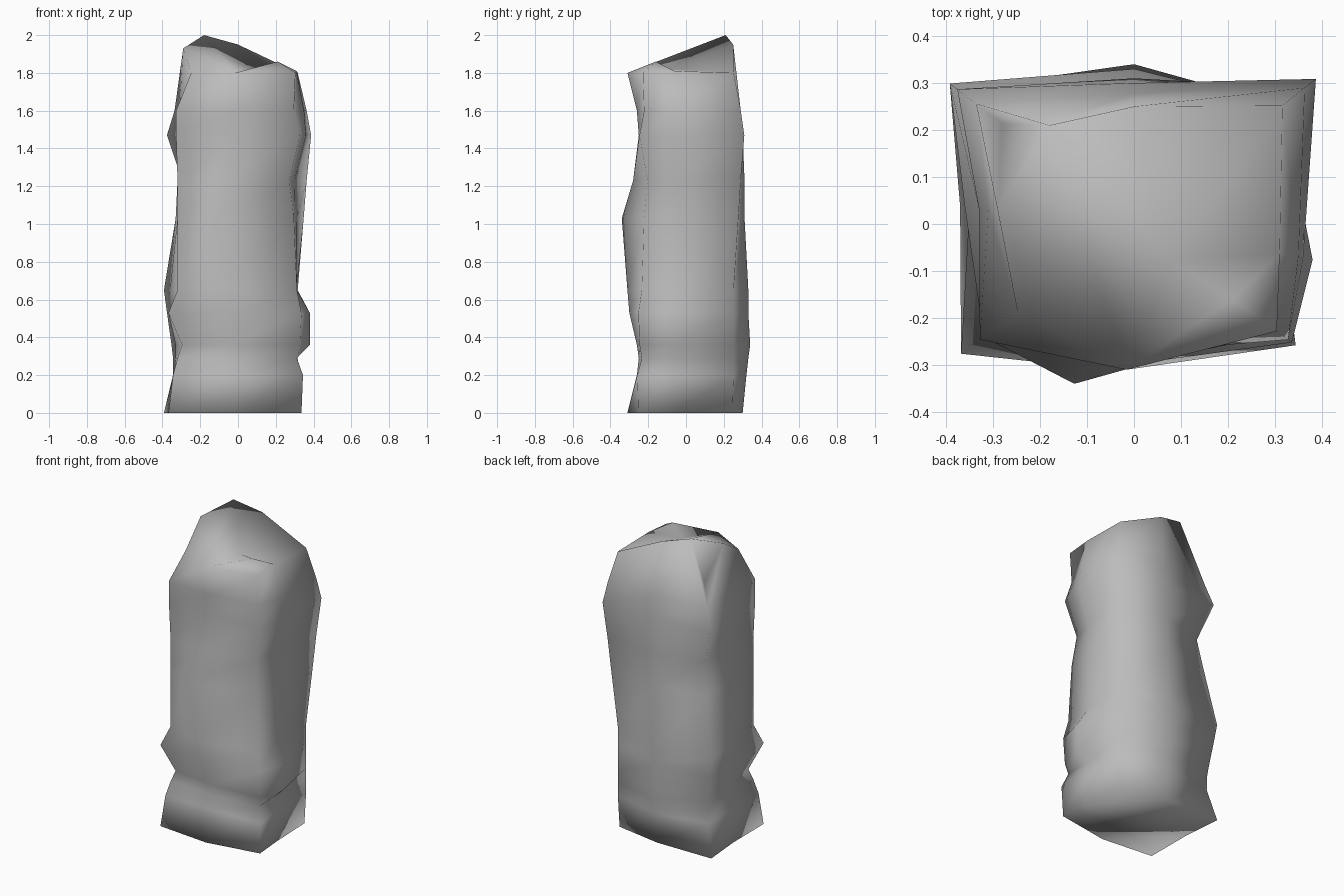
import bpy
import bmesh
from mathutils import Vector

default_cube = bpy.data.objects.get("Cube")
if default_cube:
    bpy.data.objects.remove(default_cube, do_unlink=True)

# Stone colour
stone = bpy.data.materials.new("stone_grey")
stone.use_nodes = True
stone_colour = (0.5, 0.5, 0.5, 1.0)
stone.diffuse_color = stone_colour
stone.node_tree.nodes["Principled BSDF"].inputs["Base Color"].default_value = stone_colour

# Heights of the rough courses that make up the pillar
heights = [0, .2, .29, .36, .53, .65, 1.03, 1.23, 1.47, 1.6, 1.8]

# Each rib of the pillar: outward direction, then its reach at every course
ribs = {
    "front_left":  ((-.8, -.6), [.46, .43, .4, .37, .46, .4, .4, .4, .41, .41, .31]),
    "front":       ((-.05, -1), [.31, .26, .25, .26, .3, .31, .34, .28, .25, .26, .31]),
    "front_right": ((.8, -.6), [.42, .43, .39, .41, .42, .39, .37, .34, .41, .37, .38]),
    "right":       ((1, -.2), [.32, .32, .31, .38, .38, .31, .31, .3, .36, .35, .31]),
    "back_right":  ((.79, .63), [.39, .4, .4, .4, .4, .4, .44, .46, .49, .46, .4]),
    "back":        ((0, 1), [.3, .32, .33, .34, .33, .33, .31, .31, .3, .28, .25]),
    "back_left":   ((-.8, .61), [.49, .43, .43, .44, .47, .49, .41, .37, .47, .42, .35]),
    "left":        ((-1, .1), [.37, .34, .33, .33, .35, .36, .33, .3, .33, .31, .29]),
}

# The broken crown rises toward the back and the left
crown_lift = {"back": .15, "back_left": -.06, "left": .13, "right": .01}

# The belly of the front wall leans to one side
belly_lean = {.65: -.04, 1.03: -.11, 1.23: -.05}


def add_fan(bm, hub, loop, closed=False):
    """Join a hub vertex to each consecutive pair of vertices in a loop."""
    following = loop[1:] + loop[:1] if closed else loop[1:]
    for a, b in zip(loop, following):
        bm.faces.new((hub, a, b))


def build_pillar():
    bm = bmesh.new()
    columns = {}
    for name, (direction, reaches) in ribs.items():
        column = []
        for z, reach in zip(heights, reaches):
            lean = belly_lean.get(z, 0) if name == "front" else 0
            column.append(bm.verts.new((direction[0] * reach + lean, direction[1] * reach, z)))
        column[-1].co.z += crown_lift.get(name, 0)
        columns[name] = column

    # Side walls between neighbouring ribs
    names = list(columns)
    for name, neighbour in zip(names, names[1:] + names[:1]):
        a, b = columns[name], columns[neighbour]
        for i in range(len(heights) - 1):
            if {name, neighbour} == {"back", "back_left"} and i == len(heights) - 2:
                continue
            bm.faces.new((a[i], b[i], b[i + 1], a[i + 1]))

    # Flat base
    bm.faces.new([columns[name][0] for name in reversed(names)])

    # Crown: a peak on the back rim falling to the front, a small dip and a low knob
    rim = {name: column[-1] for name, column in columns.items()}
    dip = bm.verts.new(Vector((.08, -.08, 1.82)))
    knob = bm.verts.new(Vector((.21, -.16, 1.86)))
    peak = bm.verts.new(Vector((-.18, .21, 2)))
    add_fan(bm, knob, [rim["front"], rim["front_right"], rim["right"], dip], closed=True)
    add_fan(bm, peak, [rim["back_left"], rim["left"], rim["front"], dip, rim["back"]])
    add_fan(bm, dip, [rim["right"], rim["back_right"], rim["back"]])
    add_fan(bm, rim["front_left"], [rim["left"], rim["front"]])

    # Back shoulder climbing to the peak
    back, back_left = columns["back"], columns["back_left"]
    add_fan(bm, peak, [back[-1], back[-2], back_left[-2], back_left[-1]])

    bmesh.ops.recalc_face_normals(bm, faces=bm.faces)
    for face in bm.faces:
        face.smooth = True
    mesh = bpy.data.meshes.new("stone_pillar")
    bm.to_mesh(mesh)
    bm.free()
    mesh.materials.append(stone)
    pillar = bpy.data.objects.new("stone_pillar", mesh)
    bpy.context.collection.objects.link(pillar)


build_pillar()
